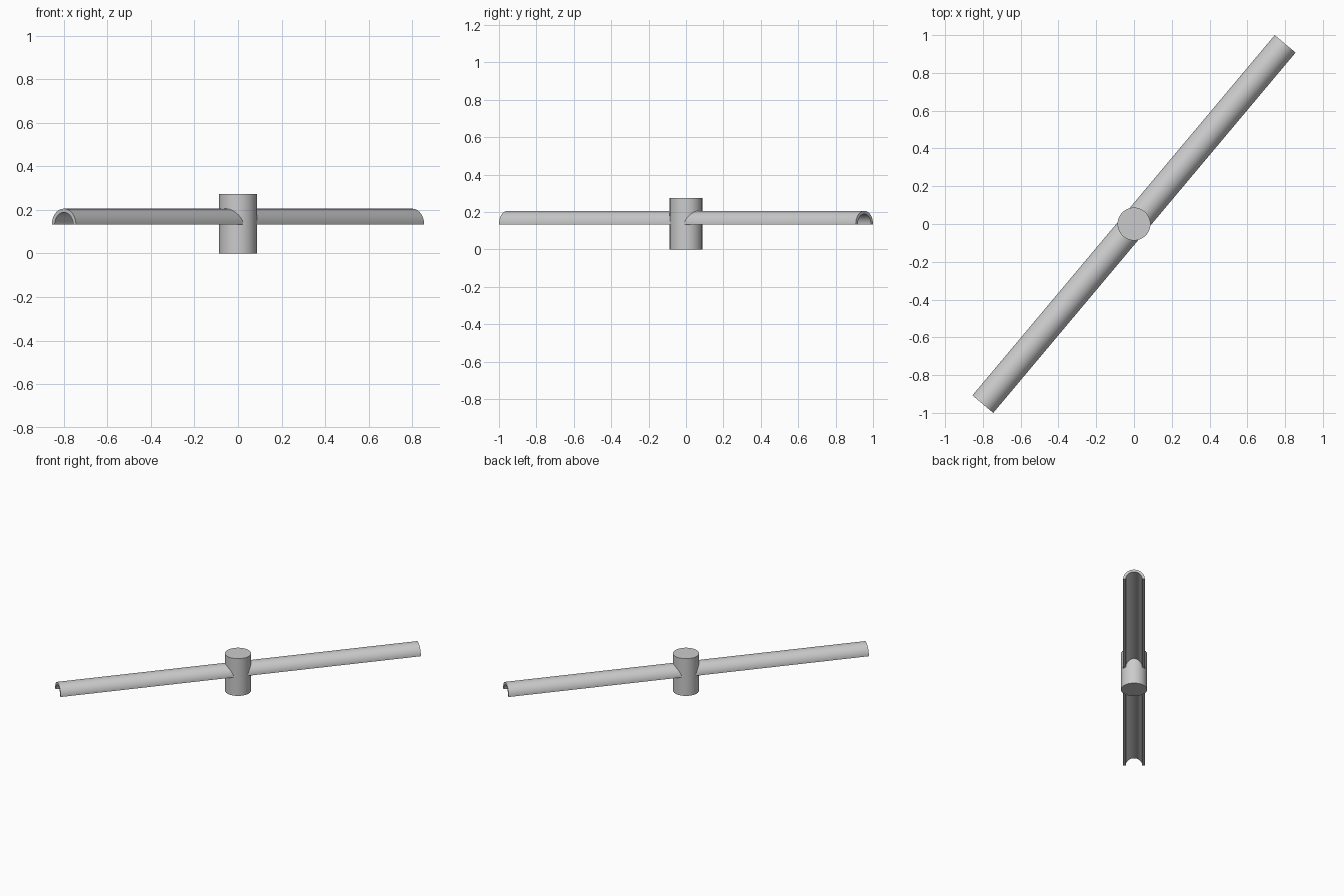
import bpy, bmesh, math
from mathutils import Matrix

cube = bpy.data.objects.get("Cube")
if cube:
    bpy.data.objects.remove(cube, do_unlink=True)

grey = bpy.data.materials.new("plain_grey")
grey.use_nodes = True
colour = (0.6, 0.6, 0.6, 1)
grey.diffuse_color = colour
grey.node_tree.nodes["Principled BSDF"].inputs["Base Color"].default_value = colour

HUB_RADIUS, HUB_HEIGHT = 0.087, 0.274
OUTER, INNER = 0.072, 0.055
ARM_HALF, ARM_Z, ARM_ANGLE = 1.245, 0.134, math.radians(50)


def finish(name, bm):
    bmesh.ops.recalc_face_normals(bm, faces=bm.faces)
    mesh = bpy.data.meshes.new(name)
    bm.to_mesh(mesh)
    bm.free()
    mesh.materials.append(grey)
    obj = bpy.data.objects.new(name, mesh)
    bpy.context.collection.objects.link(obj)
    bpy.ops.object.select_all(action="DESELECT")
    obj.select_set(True)
    bpy.context.view_layer.objects.active = obj
    bpy.ops.object.shade_smooth_by_angle(angle=math.radians(30))
    return obj


# Upright solid hub
bm = bmesh.new()
bmesh.ops.create_cone(bm, cap_ends=True, segments=64, radius1=HUB_RADIUS,
                      radius2=HUB_RADIUS, depth=HUB_HEIGHT,
                      matrix=Matrix.Translation((0, 0, HUB_HEIGHT / 2)))
finish("hub", bm)

# Half-pipe arm, open underneath: arch strips joined into a closed shell
bm = bmesh.new()
steps = 24
rings = []
for radius in (OUTER, INNER):
    for x in (-ARM_HALF, ARM_HALF):
        rings.append([bm.verts.new((x, radius * math.cos(math.pi * i / steps),
                                    radius * math.sin(math.pi * i / steps)))
                      for i in range(steps + 1)])
outer_a, outer_b, inner_a, inner_b = rings
for p, q in ((outer_a, outer_b), (inner_a, inner_b),
             (outer_a, inner_a), (outer_b, inner_b)):
    for i in range(steps):
        bm.faces.new((p[i], p[i + 1], q[i + 1], q[i]))
for i in (0, steps):
    bm.faces.new((outer_a[i], outer_b[i], inner_b[i], inner_a[i]))
arm = finish("half_pipe_arm", bm)
arm.location.z = ARM_Z
arm.rotation_euler.z = ARM_ANGLE
